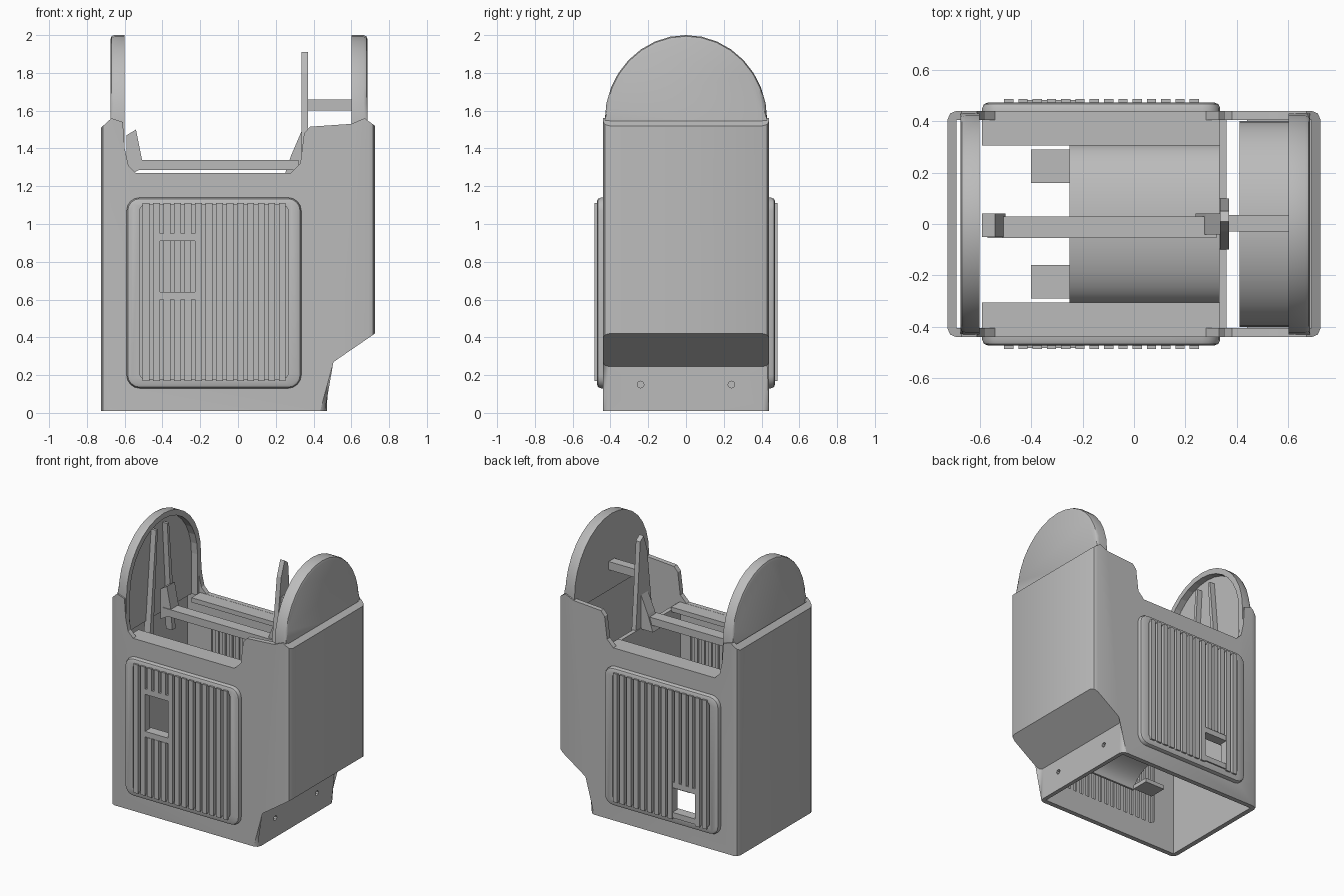
import bpy, bmesh, math

cube = bpy.data.objects.get("Cube")
if cube:
    bpy.data.objects.remove(cube, do_unlink=True)

grey = bpy.data.materials.new("mid_grey")
grey.use_nodes = True
colour = (0.5, 0.5, 0.5, 1)
grey.diffuse_color = colour
grey.node_tree.nodes["Principled BSDF"].inputs["Base Color"].default_value = colour


def finish(name, bm):
    bmesh.ops.recalc_face_normals(bm, faces=bm.faces)
    mesh = bpy.data.meshes.new(name)
    bm.to_mesh(mesh)
    bm.free()
    mesh.materials.append(grey)
    ob = bpy.data.objects.new(name, mesh)
    bpy.context.collection.objects.link(ob)
    return ob


def prism(points, axis, lo, hi):
    """Extrude a closed outline along x or y; outline pairs are (other, z)."""
    bm = bmesh.new()
    place = (lambda a, b, t: (t, a, b)) if axis == "x" else (lambda a, b, t: (a, t, b))
    ends = [[bm.verts.new(place(a, b, t)) for a, b in points] for t in (lo, hi)]
    for ring in ends:
        bm.faces.new(ring)
    for i in range(len(points)):
        j = (i + 1) % len(points)
        bm.faces.new((ends[0][i], ends[0][j], ends[1][j], ends[1][i]))
    return bm


def box(name, x, y, z):
    return finish(name, prism([(x[0], z[0]), (x[1], z[0]), (x[1], z[1]), (x[0], z[1])], "y", *y))


def bevel(bm, edges, offset, segments=2):
    bmesh.ops.bevel(bm, geom=edges, offset=offset, segments=segments, profile=0.5, affect="EDGES")


def round_rect(x0, x1, z0, z1, r, steps=5):
    pts = []
    corners = [(x1 - r, z1 - r), (x0 + r, z1 - r), (x0 + r, z0 + r), (x1 - r, z0 + r)]
    for k, (cx, cz) in enumerate(corners):
        for s in range(steps):
            a = math.pi / 2 * (k + s / (steps - 1))
            pts.append((cx + r * math.cos(a), cz + r * math.sin(a)))
    return pts


def dome(half, base, spring, rise, steps=16):
    arc = [math.pi * i / steps for i in range(steps + 1)]
    return [(-half, base), (half, base)] + [
        (half * math.cos(a), spring + rise * math.sin(a)) for a in arc]


def cut(ob, *cutters):
    for c in cutters:
        mod = ob.modifiers.new("cut", "BOOLEAN")
        mod.operation = "DIFFERENCE"
        mod.solver = "EXACT"
        mod.object = c
        c.hide_render = True
        c.hide_viewport = True
        c.display_type = "WIRE"


def smooth(ob, degrees=30):
    bpy.ops.object.select_all(action="DESELECT")
    ob.select_set(True)
    bpy.context.view_layer.objects.active = ob
    bpy.ops.object.shade_smooth_by_angle(angle=math.radians(degrees))


# Housing shell: stepped outline with softened corners, hollowed out
outline = [(-0.725, 0.01), (0.47, 0.01), (0.47, 0.245), (0.725, 0.42),
           (0.725, 1.52), (0.67, 1.56), (0.6, 1.53), (0.38, 1.515), (0.35, 1.48),
           (0.33, 1.32), (0.28, 1.27), (-0.54, 1.27), (-0.58, 1.31), (-0.6, 1.4),
           (-0.61, 1.54), (-0.67, 1.56), (-0.725, 1.51)]
bm = prism(outline, "y", -0.44, 0.44)
corners = [e for e in bm.edges
           if abs(e.verts[0].co.y - e.verts[1].co.y) < 0.01
           and abs(e.verts[0].co.x - e.verts[1].co.x) < 0.01
           and abs(e.verts[0].co.z - e.verts[1].co.z) > 0.2]
bevel(bm, corners, 0.035)
shell = finish("housing_shell", bm)
cavity = finish("cavity_cutter", prism(
    [(-0.69, -1), (0.44, -1), (0.44, 0.26), (0.69, 0.435), (0.69, 3), (-0.69, 3)],
    "y", -0.405, 0.405))
opening = finish("grille_cutter", prism(round_rect(-0.52, 0.265, 0.18, 1.1, 0.03), "y", -1, 1))
holes = []
for y in (-0.24, 0.24):
    ring = [(y + 0.018 * math.cos(a), 0.15 + 0.018 * math.sin(a))
            for a in [math.tau * i / 8 for i in range(8)]]
    holes.append(finish("screw_hole_cutter", prism(ring, "x", 0.4, 0.6)))
cut(shell, cavity, opening, *holes)
smooth(shell)

# Rounded end plates: the +x one is solid, the -x one is recessed inside
recess = finish("recess_cutter", prism(dome(0.39, 1.1, 1.55, 0.41), "x", -0.65, -0.4))
for name, x, base in (("left_end_plate", (0.6, 0.685), 1.45), ("right_end_plate", (-0.675, -0.6), 1.25)):
    bm = prism(dome(0.43, base, 1.55, 0.45), "x", *x)
    outer = max(x, key=abs)
    bevel(bm, [e for e in bm.edges if all(abs(v.co.x - outer) < 0.001 and v.co.z > base + 0.05
                                          for v in e.verts)], 0.02)
    plate = finish(name, bm)
    if outer < 0:
        cut(plate, recess)
    smooth(plate)
for y in (-0.13, 0.13):
    finish("end_plate_rib", prism(
        [(y - 0.02, 1.1), (y + 0.02, 1.1), (y * 0.5 + 0.01, 1.9), (y * 0.5 - 0.01, 1.9)],
        "x", -0.66, -0.61))

# Grille frames, bars, gap baffles and window surrounds on both faces
WIN = (-0.425, -0.225)
PITCH = 0.0555
for side, word, win_z in ((-1, "front", (0.62, 0.93)), (1, "back", (0.2, 0.42))):
    def span(a, b):
        return tuple(sorted((side * a, side * b)))

    def runs(x):
        if WIN[0] < x < WIN[1]:
            pieces = [(0.17, win_z[0] - 0.02), (win_z[1] + 0.02, 1.11)]
            return [p for p in pieces if p[1] - p[0] > 0.05]
        return [(0.17, 1.11)]

    bm = prism(round_rect(-0.59, 0.335, 0.13, 1.14, 0.07), "y", *span(0.42, 0.472))
    bevel(bm, [e for e in bm.edges if all(abs(v.co.y) > 0.47 for v in e.verts)], 0.022)
    frame = finish(word + "_grille_frame", bm)
    cut(frame, opening)
    smooth(frame)
    for i in range(15):
        x = -0.487 + i * PITCH
        if i < 14:
            for z in runs(x):
                box(word + "_grille_bar", (x - 0.018, x + 0.018), span(0.425, 0.485), z)
        gap = x - PITCH / 2
        for z in runs(gap):
            box(word + "_gap_baffle", (gap - 0.013, gap + 0.013), span(0.41, 0.425), z)
    for z in win_z:
        box(word + "_window_ledge", (WIN[0] - 0.02, WIN[1] + 0.02), span(0.41, 0.482),
            (z - 0.02, z + 0.02))
    # Inward lip along the top rim
    box(word + "_top_lip", (-0.59, 0.335), span(0.305, 0.42), (1.235, 1.269))

# Cross bars over the main opening and the side bay
box("cross_bar", (-0.57, 0.32), (-0.055, 0.03), (1.285, 1.34))
box("bay_bar", (0.36, 0.61), (-0.03, 0.035), (1.6, 1.66))

# Divider between main opening and side bay, with its tall pointed rib
box("divider", (0.33, 0.36), (-0.405, 0.405), (0.3, 1.25))
finish("divider_rib", prism([(-0.1, 1.24), (0.1, 1.24), (0.05, 1.88), (0.01, 1.91), (-0.03, 1.8)],
                            "x", 0.335, 0.37))
finish("divider_brace", prism([(0.24, 1.24), (0.34, 1.24), (0.34, 1.5), (0.28, 1.36)],
                              "y", -0.04, 0.04))
finish("small_rib", prism([(-0.59, 1.25), (-0.5, 1.3), (-0.54, 1.5), (-0.59, 1.47)],
                          "y", -0.05, 0.04))


# Arched inner covers, thin shells along x
def arch(name, x, radius, base, rise):
    arc = [math.pi * i / 24 for i in range(25)]
    pts = [(radius * math.cos(a), base + rise * math.sin(a)) for a in arc]
    pts += [((radius - 0.015) * math.cos(a), base + (rise - 0.015) * math.sin(a))
            for a in reversed(arc)]
    smooth(finish(name, prism(pts, "x", *x)))


arch("main_inner_cover", (-0.25, 0.335), 0.31, 0.3, 0.16)
arch("bay_inner_cover", (0.41, 0.6), 0.4, 0.45, 0.3)
for y in (-0.29, 0.16):
    box("inner_tab", (-0.4, -0.24), (y, y + 0.13), (0.3, 0.33))
